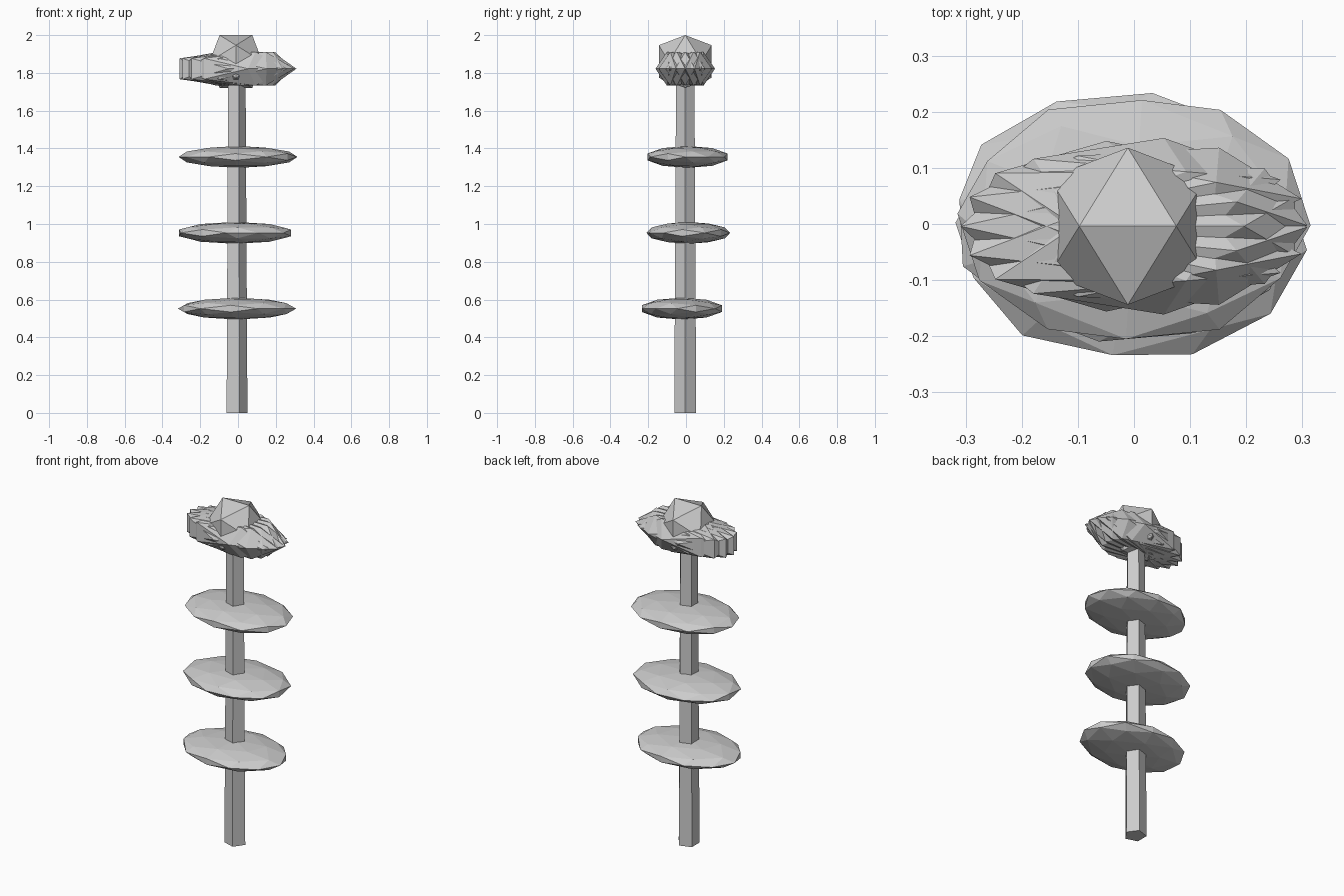
import bpy, bmesh
from math import sin, cos, pi, radians
from mathutils import Matrix, Vector

if "Cube" in bpy.data.objects:
    bpy.data.objects.remove(bpy.data.objects["Cube"])

AX, AY = -0.011, -0.004   # plant axis
A, B = 0.5257, 0.8507     # unit icosahedron coordinates


def link(name, bm):
    bmesh.ops.recalc_face_normals(bm, faces=bm.faces)
    me = bpy.data.meshes.new(name)
    bm.to_mesh(me)
    bm.free()
    ob = bpy.data.objects.new(name, me)
    bpy.context.collection.objects.link(ob)
    return ob


def ico(name, centre, radii, turn=0.0, divide=False):
    """Icosahedron with an edge on top, turned about z and then stretched."""
    bm = bmesh.new()
    for s in (-A, A):
        for t in (-B, B):
            for co in ((s, 0, t), (0, t, s), (t, s, 0)):
                bm.verts.new(co)
    bmesh.ops.convex_hull(bm, input=bm.verts[:])
    if divide:
        bmesh.ops.subdivide_edges(bm, edges=bm.edges[:], cuts=1, use_grid_fill=True)
        for v in bm.verts:
            v.co.normalize()
    m = (Matrix.Translation(centre) @ Matrix.Diagonal(Vector((*radii, 1)))
         @ Matrix.Rotation(turn, 4, 'Z'))
    bm.transform(m)
    return link(name, bm)


# Five-sided tapering stem
bm = bmesh.new()
rings = []
for r, z in ((0.061, 0.0), (0.051, 1.8)):
    rings.append([bm.verts.new((AX + r * cos(2 * pi * k / 5),
                                AY + r * sin(2 * pi * k / 5), z)) for k in range(5)])
for k in range(5):
    n = (k + 1) % 5
    bm.faces.new((rings[0][k], rings[0][n], rings[1][n], rings[1][k]))
bm.faces.new(rings[0])
bm.faces.new(rings[1])
link("stem", bm)

# Flat leaves along the stem
leaves = (((-0.005, -0.022, 0.552), -38),
          ((-0.015, 0.012, 0.953), -67),
          ((0.000, 0.008, 1.355), 29))
for i, (centre, turn) in enumerate(leaves):
    ico(f"leaf_{i + 1}", centre, (0.315, 0.224, 0.058), radians(turn), divide=True)

# Flower head: ring of overlapping stretched petals
COUNT = 12
for i in range(COUNT):
    t = 2 * pi * i / COUNT
    ico(f"petal_{i + 1}", (AX + 0.06 * cos(t), AY + 0.06 * sin(t), 1.822),
        (0.28, 0.10, 0.105), t / 2)

# Flower centre
ico("flower_centre", (AX, AY, 1.86), (0.1645, 0.1645, 0.1645))
